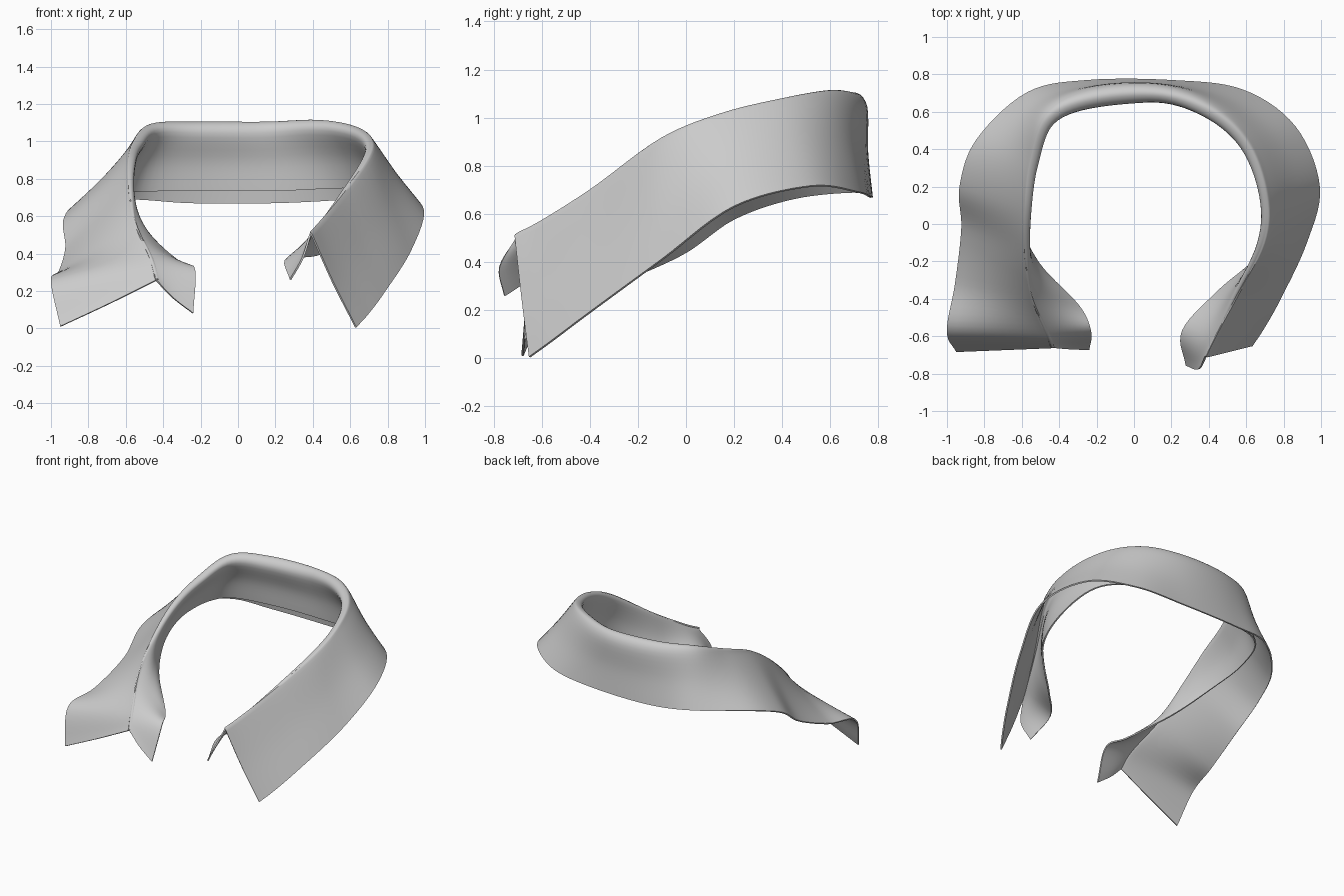
import bpy, bmesh
from mathutils import Vector

if "Cube" in bpy.data.objects:
    bpy.data.objects.remove(bpy.data.objects["Cube"])

# Guide lines, running from the left front end around the back to the right front end
OUTER = [(-.95,-.68,.01), (-1,-.57,.25), (-.955,-.32,.305), (-.92,-.02,.43),
         (-.93,.20,.58), (-.84,.45,.665), (-.57,.70,.69), (-.25,.765,.67),
         (.20,.765,.67), (.58,.715,.69), (.86,.52,.715), (.99,.20,.63),
         (.92,-.10,.41), (.78,-.40,.19), (.69,-.56,.07), (.63,-.65,.005)]
FOLD = [(-.44,-.66,.26), (-.47,-.58,.38), (-.55,-.38,.56), (-.58,-.15,.75),
        (-.58,.08,.90), (-.55,.33,1.0), (-.46,.57,1.09), (-.22,.675,1.10),
        (.15,.695,1.10), (.42,.60,1.11), (.61,.42,1.08), (.705,.15,1.015),
        (.69,-.10,.91), (.54,-.40,.69), (.44,-.60,.56), (.39,-.71,.50)]
STAND = [(-.24,-.67,.08), (-.23,-.57,.31), (-.30,-.43,.345), (-.51,-.21,.50),
         (-.63,.05,.63), (-.66,.35,.70), (-.55,.62,.73), (-.22,.70,.735),
         (.20,.71,.735), (.53,.65,.75), (.72,.45,.745), (.76,.13,.66),
         (.69,-.14,.55), (.45,-.36,.40), (.26,-.57,.37), (.28,-.755,.26)]
# Half-width of the rolled fold at each station
ROLL = [.008, .012, .016, .022, .028, .034, .042, .05,
        .05, .045, .036, .03, .026, .018, .012, .008]


def smooth_line(pts, per):
    """Catmull-Rom samples through pts."""
    pts = [Vector(p) for p in pts]
    pts = [2 * pts[0] - pts[1]] + pts + [2 * pts[-1] - pts[-2]]
    out = []
    for a, b, c, d in zip(pts, pts[1:], pts[2:], pts[3:]):
        for k in range(per):
            t = k / per
            out.append(0.5 * (2*b + (c - a)*t + (2*a - 5*b + 4*c - d)*t*t
                              + (3*b - a - 3*c + d)*t**3))
    return out + [pts[-2]]


def section(o, f, s, w):
    """Outer leaf, up over the roll, then down the inner stand."""
    out = Vector((o.x - f.x, o.y - f.y, 0)).normalized()
    drop = Vector((0, 0, w * 1.1))
    shoulder = f + out * w - drop
    lip = f - out * w - drop
    leaf = o.lerp(shoulder, .5) - out * .008
    inner = lip.lerp(s, .5) + out * .015
    if f.x > 0 and f.y < -.4:            # right front flap bulges forward
        inner.y -= .15 * (-.4 - f.y)
    return smooth_line([o, leaf, shoulder, f, lip, inner, s], 5)


# Folded collar sheet
PER = 7
rows = [section(o, f, s, w.x) for o, f, s, w in zip(
    smooth_line(OUTER, PER), smooth_line(FOLD, PER), smooth_line(STAND, PER),
    smooth_line([(w, 0, 0) for w in ROLL], PER))]
bm = bmesh.new()
grid = [[bm.verts.new(p) for p in row] for row in rows]
for r0, r1 in zip(grid, grid[1:]):
    for j in range(len(r0) - 1):
        bm.faces.new((r0[j], r1[j], r1[j + 1], r0[j + 1]))
bmesh.ops.recalc_face_normals(bm, faces=bm.faces)
mesh = bpy.data.meshes.new("collar")
bm.to_mesh(mesh)
bm.free()
collar = bpy.data.objects.new("collar", mesh)
bpy.context.collection.objects.link(collar)
bpy.context.view_layer.objects.active = collar
collar.select_set(True)

# Cloth thickness, applied so the cut edges shade crisply
solid = collar.modifiers.new("cloth", 'SOLIDIFY')
solid.thickness = .01
solid.offset = 0
bpy.ops.object.modifier_apply(modifier="cloth")
bpy.ops.object.shade_smooth_by_angle(angle=.8)
